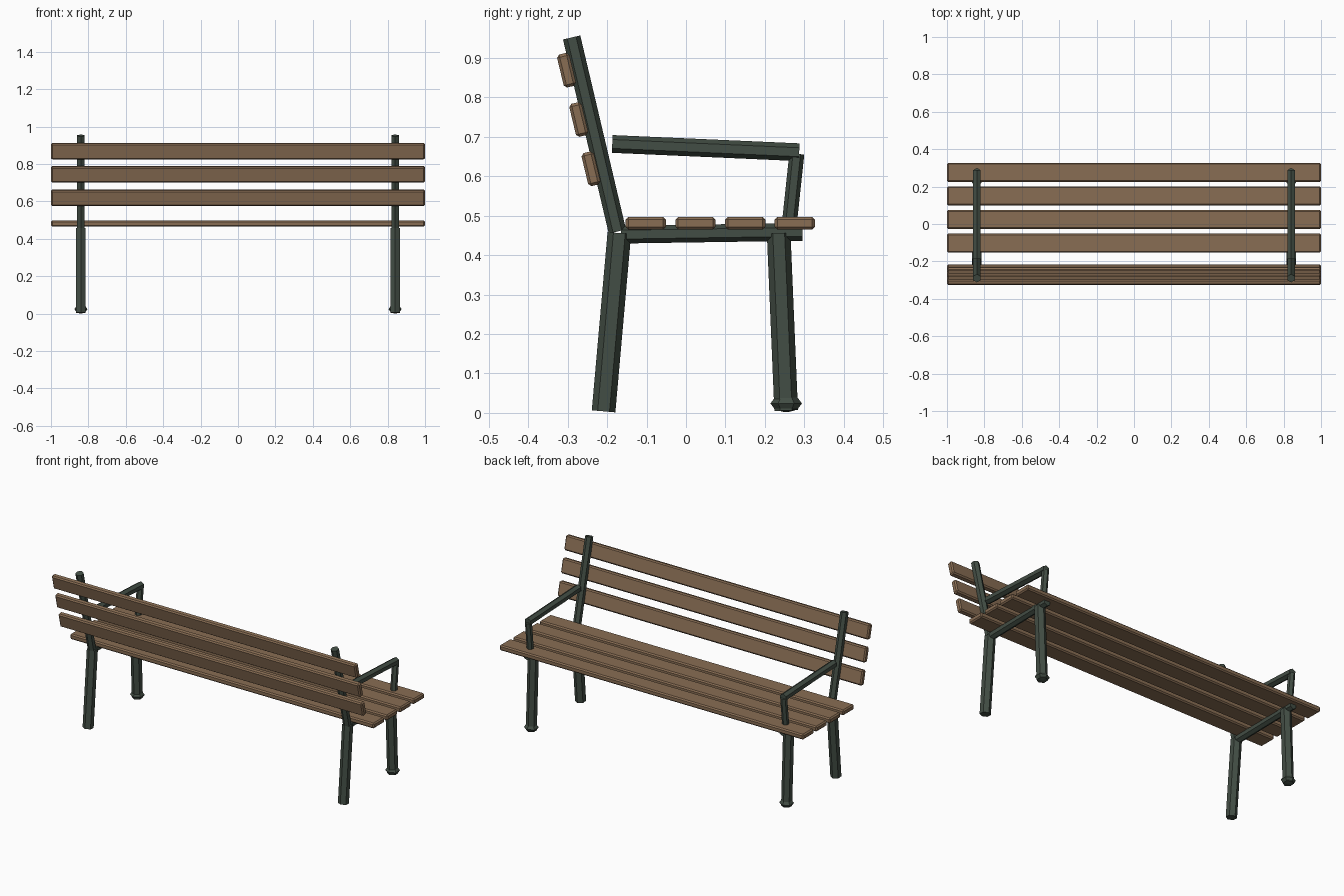
import bpy, bmesh, math
from mathutils import Matrix, Vector

cube = bpy.data.objects.get("Cube")
if cube:
    bpy.data.objects.remove(cube, do_unlink=True)


def material(name, rgb):
    mat = bpy.data.materials.new(name)
    mat.use_nodes = True
    mat.diffuse_color = (*rgb, 1)
    mat.node_tree.nodes["Principled BSDF"].inputs["Base Color"].default_value = (*rgb, 1)
    return mat


WOOD = material("brown wood", (0.25, 0.155, 0.088))
METAL = material("dark green metal", (0.055, 0.075, 0.058))
SIDES = 6


def add_object(name, bm, mat):
    bmesh.ops.recalc_face_normals(bm, faces=bm.faces)
    mesh = bpy.data.meshes.new(name)
    bm.to_mesh(mesh)
    bm.free()
    mesh.materials.append(mat)
    obj = bpy.data.objects.new(name, mesh)
    bpy.context.collection.objects.link(obj)
    return obj


def hex_lathe(name, profile, mat):
    """Stack hexagonal rings from (radius, height) pairs, with a corner towards y."""
    bm = bmesh.new()
    rings = []
    for radius, z in profile:
        angles = [math.tau * i / SIDES for i in range(SIDES)]
        rings.append([bm.verts.new((radius * math.sin(a), radius * math.cos(a), z))
                      for a in angles])
    for low, high in zip(rings, rings[1:]):
        for i in range(SIDES):
            j = (i + 1) % SIDES
            bm.faces.new((low[i], low[j], high[j], high[i]))
    bm.faces.new(rings[0])
    bm.faces.new(rings[-1])
    return add_object(name, bm, mat)


def tube(name, x, start, end, radius):
    """Hexagonal bar between two (y, z) points."""
    a, b = Vector((x, *start)), Vector((x, *end))
    d = b - a
    obj = hex_lathe(name, [(radius, 0), (radius, d.length)], METAL)
    obj.location = a
    obj.rotation_euler.x = math.atan2(-d.y, d.z)
    return obj


def slat(name, y, z, width, tilt=0.0):
    """Full-length board with chamfered edges."""
    bm = bmesh.new()
    bmesh.ops.create_cube(bm, size=1, matrix=Matrix.Diagonal((2, width, 0.032, 1)))
    obj = add_object(name, bm, WOOD)
    obj.location = (0, y, z)
    obj.rotation_euler.x = tilt
    bevel = obj.modifiers.new("chamfer", "BEVEL")
    bevel.width = 0.007
    bevel.segments = 1


# Seat and backrest boards
for i in range(4):
    slat(f"seat_slat_{i + 1}", -0.102 + 0.126 * i, 0.481, 0.102)
for i in range(3):
    slat(f"back_slat_{i + 1}", -0.241 - 0.031 * i, 0.619 + 0.125 * i, 0.086,
         math.radians(90 + 13.5))

# Metal frame at each end
for side, x in (("left", 0.84), ("right", -0.84)):
    tube(f"{side}_rear_leg", x, (-0.209, 0.004), (-0.169, 0.456), 0.030)
    tube(f"{side}_front_leg", x, (0.254, 0.006), (0.235, 0.456), 0.030)
    tube(f"{side}_seat_rail", x, (-0.165, 0.452), (0.295, 0.459), 0.0225)
    tube(f"{side}_back_post", x, (-0.174, 0.46), (-0.29, 0.952), 0.0225)
    tube(f"{side}_armrest", x, (-0.187, 0.682), (0.287, 0.661), 0.0225)
    tube(f"{side}_arm_support", x, (0.26, 0.46), (0.281, 0.657), 0.019)
    foot = hex_lathe(f"{side}_front_foot",
                     [(0.005, 0), (0.028, 0.006), (0.04, 0.022), (0.028, 0.038), (0.005, 0.044)],
                     METAL)
    foot.location = (x, 0.254, 0.002)
